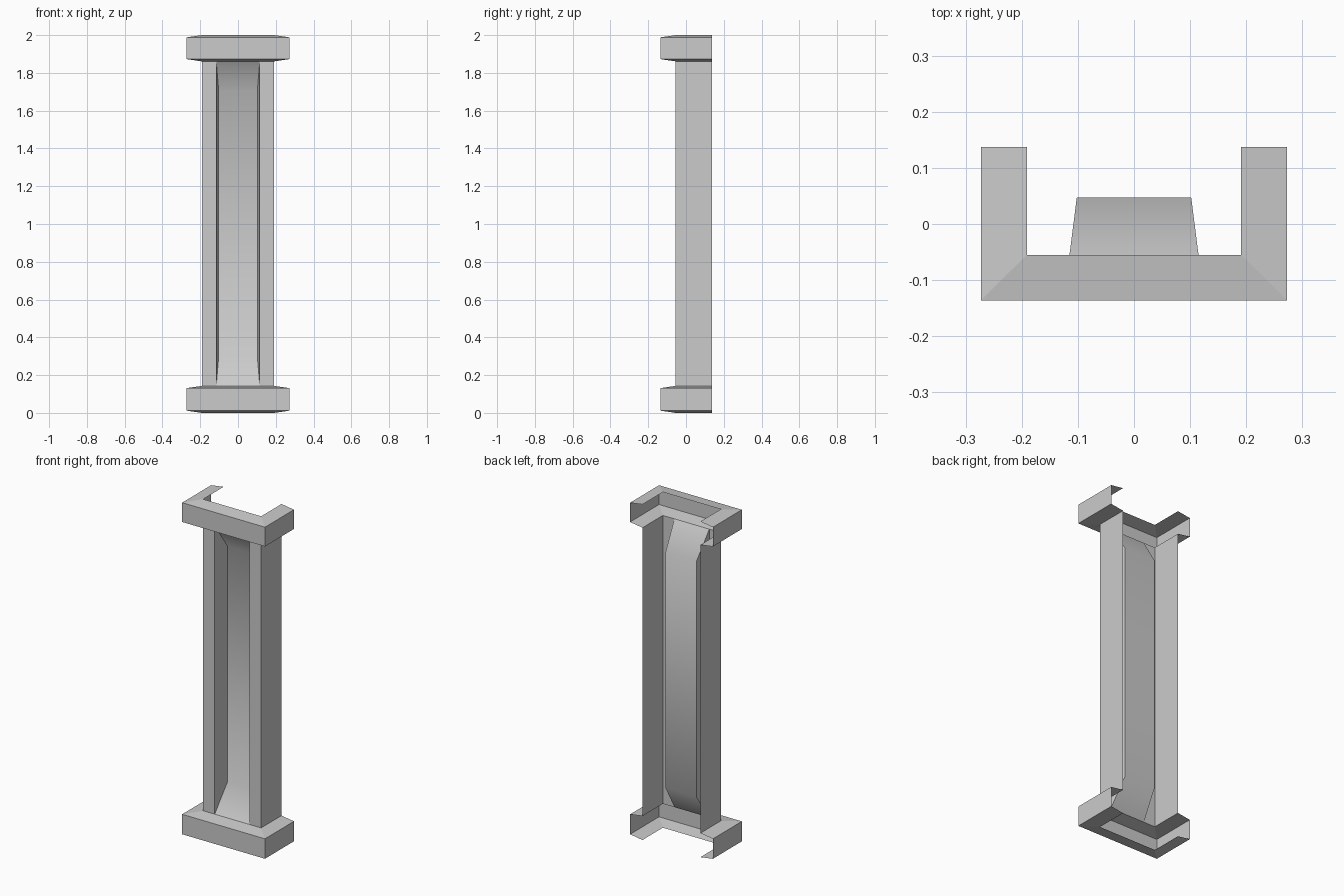
import bpy, math

if "Cube" in bpy.data.objects:
    bpy.data.objects.remove(bpy.data.objects["Cube"])

BACK = 0.137          # open back of every part
CAP_X, CAP_Y = 0.273, -0.136
SHAFT_X, SHAFT_Y = 0.191, -0.055
Z0, Z1 = 0.143, 1.861  # shaft ends


def add_mesh(name, verts, faces):
    mesh = bpy.data.meshes.new(name)
    mesh.from_pydata(verts, [], faces)
    mesh.update()
    obj = bpy.data.objects.new(name, mesh)
    bpy.context.collection.objects.link(obj)
    return obj


def u_path(x, y, z):
    """U-shaped outline, open to the back."""
    return [(-x, BACK, z), (-x, y, z), (x, y, z), (x, BACK, z)]


def u_block(name, low, high):
    """Hollow open-backed block with slightly sloped top and bottom ledges."""
    slope = 0.012
    rows = [(SHAFT_X, SHAFT_Y, low), (CAP_X, CAP_Y, low + slope),
            (CAP_X, CAP_Y, high - slope), (SHAFT_X, SHAFT_Y, high)]
    # the ledges keep the same outline corners, so each row is one U
    verts = [p for r in rows for p in u_path(*r)]
    faces = [(4 * j + i, 4 * j + i + 1, 4 * j + i + 5, 4 * j + i + 4)
             for j in range(3) for i in range(3)]
    return add_mesh(name, verts, faces)


# Base and capital
u_block("base", 0.0, Z0)
u_block("capital", Z1, 2.0)

# Shaft: side walls and the two front strips beside the recess
OPEN_X, DEEP_X, DEEP_Y = 0.115, 0.102, 0.047
path = [(-SHAFT_X, BACK), (-SHAFT_X, SHAFT_Y), (-OPEN_X, SHAFT_Y),
        (OPEN_X, SHAFT_Y), (SHAFT_X, SHAFT_Y), (SHAFT_X, BACK)]
verts = [(x, y, z) for z in (Z0, Z1) for x, y in path]
faces = [(i, i + 1, i + 7, i + 6) for i in (0, 1, 3, 4)]
add_mesh("shaft", verts, faces)

# Recessed panel with sloped ends, plus its slanted side reveals
profile = [(OPEN_X, SHAFT_Y, Z0), (DEEP_X, DEEP_Y, 0.30),
           (DEEP_X, DEEP_Y, 1.705), (OPEN_X, SHAFT_Y, Z1)]
verts = [(s * x, y, z) for x, y, z in profile for s in (-1, 1)]
faces = [(2 * j, 2 * j + 1, 2 * j + 3, 2 * j + 2) for j in range(3)]
faces += [(0, 2, 4, 6), (7, 5, 3, 1)]
panel = add_mesh("recessed_panel", verts, faces)

bpy.context.view_layer.objects.active = panel
panel.select_set(True)
bpy.ops.object.shade_smooth_by_angle(angle=math.radians(45))
